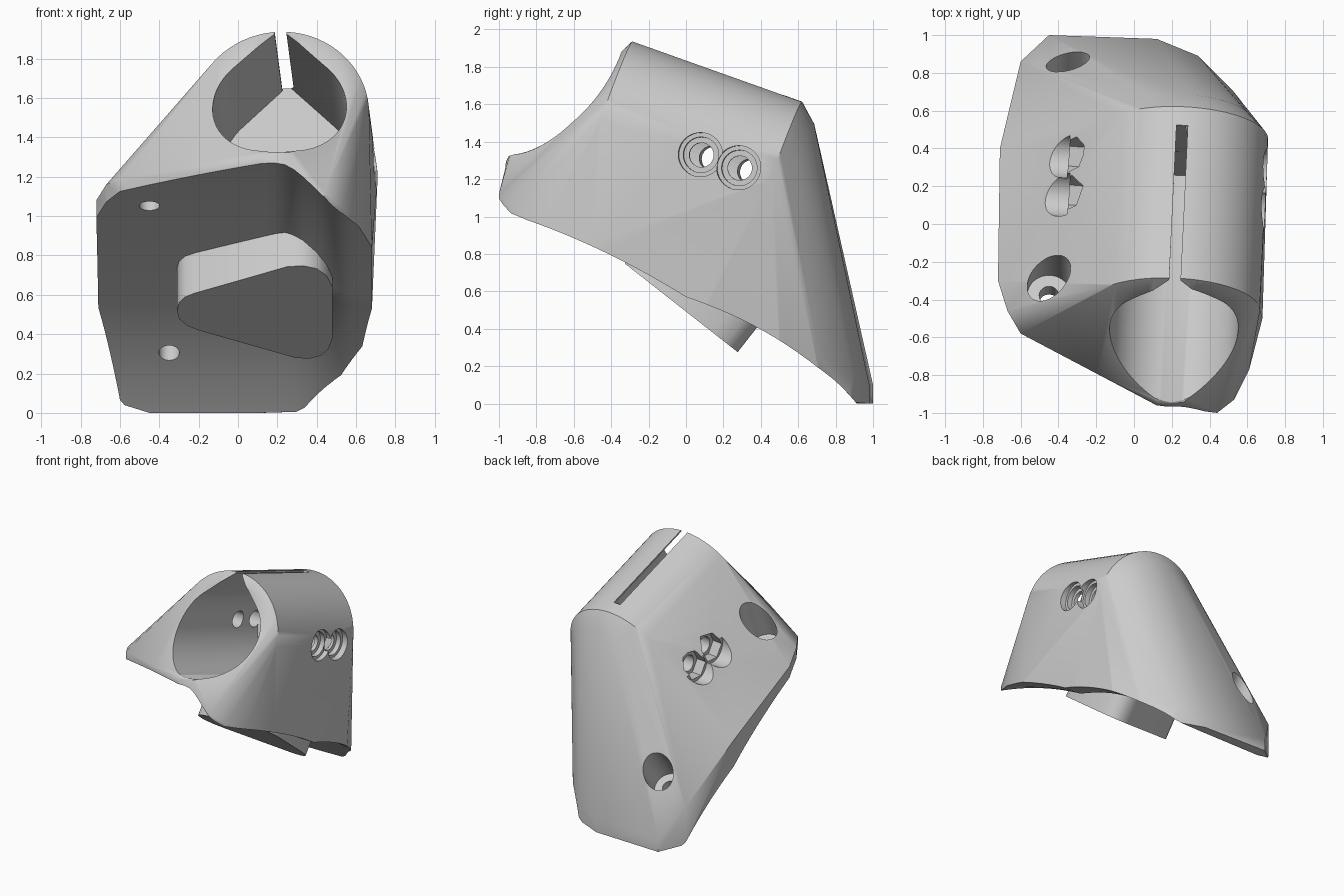
import bpy, bmesh, math
from mathutils import Vector, Matrix

if "Cube" in bpy.data.objects:
    bpy.data.objects.remove(bpy.data.objects["Cube"])

grey = bpy.data.materials.new("plain grey")
grey.use_nodes = True
grey.diffuse_color = (0.6, 0.6, 0.6, 1)
grey.node_tree.nodes["Principled BSDF"].inputs["Base Color"].default_value = (0.6, 0.6, 0.6, 1)


def add_object(name, bm):
    bmesh.ops.recalc_face_normals(bm, faces=bm.faces)
    mesh = bpy.data.meshes.new(name)
    bm.to_mesh(mesh)
    bm.free()
    mesh.materials.append(grey)
    ob = bpy.data.objects.new(name, mesh)
    bpy.context.scene.collection.objects.link(ob)
    return ob


def frame(origin, axis, up):
    z = Vector(axis).normalized()
    x = Vector(up).cross(z).normalized()
    y = z.cross(x)
    return Matrix.Translation(origin) @ Matrix((x, y, z)).transposed().to_4x4()


def prism(name, outline, start, end, mat):
    bm = bmesh.new()
    rings = [[bm.verts.new(mat @ Vector((x, y, h))) for x, y in outline] for h in (start, end)]
    bm.faces.new(rings[0])
    bm.faces.new(rings[1])
    n = len(outline)
    for i in range(n):
        j = (i + 1) % n
        bm.faces.new((rings[0][i], rings[0][j], rings[1][j], rings[1][i]))
    return add_object(name, bm)


def circle(r, n=40, first=0.0, sweep=math.tau):
    return [(r * math.cos(first + sweep * i / n), r * math.sin(first + sweep * i / n)) for i in range(n)]


def clamp(t):
    return max(0.0, min(1.0, t))


def underside(x, y):
    # An arch from front to back whose right side turns down
    t = clamp((x - 0.2) / 0.36)
    drop = 0.25 * t * t * (3 - 2 * t) * clamp(1 - 1.1 * y)
    return 0.82 - 0.62 * y - 0.16 * y * y - 0.16 * max(y, 0) ** 3 - drop


# Body: hull around the sloping tube and the rounded base outline
tube_front, tube_back = Vector((0.217, -0.437, 1.513)), Vector((0.26, 0.47, 1.19))
axis = tube_front - tube_back
up = (0, 0.336, 0.942)
bm = bmesh.new()
for centre, radius in ((tube_front, 0.45), (tube_back, 0.45),
                       (tube_back - axis.normalized() * 0.1, 0.36)):
    mat = frame(centre, axis, up)
    for x, y in circle(radius, 72):
        bm.verts.new(mat @ Vector((x, y, 0)))
outline = [(-0.45, 1.0, 0.1), (0.12, 0.98, 0.1), (0.34, 0.89, 0.14), (0.52, 0.71, 0.26),
           (0.63, 0.5, 0.42), (0.68, 0.1, 0.6), (0.68, -0.5, 0.85), (0.61, -0.77, 0.96),
           (0.53, -0.93, 1.04), (0.44, -1.0, 1.12), (0.12, -0.96, 1.3), (0.25, -0.94, 1.34),
           (-0.2, -0.79, 1.26), (-0.6, -0.58, 1.19), (-0.67, -0.46, 1.16), (-0.72, -0.3, 1.08),
           (-0.71, 0.4, 0.75), (-0.6, 0.86, 0.35)]
for x, y, z in outline:
    bm.verts.new((x, y, z))
    bm.verts.new((x, y, max(0, min(z, underside(x, y)) - 0.02)))
# Flat toe where the base meets the ground
for x in (-0.45, 0.1):
    bm.verts.new((x, 0.88, 0))
hull = bmesh.ops.convex_hull(bm, input=bm.verts)
bmesh.ops.delete(bm, geom=list({g for g in hull["geom_interior"] + hull["geom_unused"]
                                if isinstance(g, bmesh.types.BMVert)}), context="VERTS")
body = add_object("bracket_body", bm)

cutters = []

# Arched underside
bm = bmesh.new()
steps = 40
top = [[None] * (steps + 1) for _ in range(steps + 1)]
low = [[None] * (steps + 1) for _ in range(steps + 1)]
for i in range(steps + 1):
    for j in range(steps + 1):
        x, y = -0.95 + 1.9 * i / steps, -1.2 + 2.4 * j / steps
        top[i][j] = bm.verts.new((x, y, underside(x, y)))
        low[i][j] = bm.verts.new((x, y, -1.5))
for i in range(steps):
    for j in range(steps):
        for g in (top, low):
            bm.faces.new((g[i][j], g[i + 1][j], g[i + 1][j + 1], g[i][j + 1]))
for k in range(steps):
    for e in (0, steps):
        bm.faces.new((top[e][k], top[e][k + 1], low[e][k + 1], low[e][k]))
        bm.faces.new((top[k][e], top[k + 1][e], low[k + 1][e], low[k][e]))
cutters.append(add_object("underside_cutter", bm))

# Concave front scoop
scoop = frame((0, -1.19, 2.19), (1, 0, 0), (0, 0, 1))
cutters.append(prism("scoop_cutter", circle(0.9, 128), -1.5, 1.5, scoop))

# Teardrop bore with a blind end, and the slit above it
bore = frame((0.255, 0.37, 1.22), axis, up)
drop = circle(0.34, 60, math.radians(135), math.radians(270)) + [(0.34 * math.sqrt(0.5),) * 2, (0, 0.47)]
cutters.append(prism("bore_cutter", drop, 0, 2, bore))
slit = [(-0.03, 0.3), (0.03, 0.3), (0.03, 0.8), (-0.03, 0.8)]
cutters.append(prism("slit_cutter", slit, 0, 2, bore))

# Two cross bolts: through hole, round head recess, nut recess
for y, z in ((0.08, 1.33), (0.285, 1.26)):
    mat = frame((0.65, y, z), (1, -0.075, 0.025), (0, 0, 1))
    for r, n, a, b in ((0.065, 32, -1.7, 0.4), (0.095, 40, -0.04, 0.4), (0.118, 40, 0, 0.4),
                       (0.105, 6, -1.7, -0.92), (0.118, 40, -1.7, -1.0)):
        cutters.append(prism("bolt_cutter", circle(r, n), a, b, mat))

# Two mounting screws with deep head recesses
lean = (0, 0.62, 0.79)
for x, y, tilt in ((-0.45, -0.42, (0, 0.38, 0.92)), (-0.35, 0.65, lean)):
    mat = frame((x, y, underside(x, y)), tilt, (0, -1, 0))
    for r, a in ((0.052, -0.3), (0.115, 0.11)):
        cutters.append(prism("screw_cutter", circle(r), a, 1, mat))

for c in cutters:
    c.hide_render = True
    m = body.modifiers.new("cut", "BOOLEAN")
    m.operation, m.solver, m.object = "DIFFERENCE", "EXACT", c
graph = bpy.context.evaluated_depsgraph_get()
cut_mesh = bpy.data.meshes.new_from_object(body.evaluated_get(graph))
body.modifiers.clear()
body.data = cut_mesh
for c in cutters:
    bpy.data.objects.remove(c)

# Locating peg below the underside
peg_outline = [(-0.31, 0.52), (-0.3, 0.56), (-0.27, 0.59), (-0.22, 0.61), (0.25, 0.745),
               (0.33, 0.75), (0.4, 0.735), (0.45, 0.7), (0.48, 0.64), (0.48, 0.38),
               (0.46, 0.325), (0.42, 0.29), (0.36, 0.275), (0.29, 0.28), (-0.2, 0.42),
               (-0.26, 0.445), (-0.3, 0.48)]
peg_mat = frame((0, 0.27, 0.28), lean, (0, 0.79, -0.62))
peg = prism("locating_peg", [(x, (0.28 - z) / 0.62) for x, z in peg_outline], 0, 0.3, peg_mat)

# Smooth the curved surfaces, keep the rims sharp
for ob in (body, peg):
    bpy.ops.object.select_all(action="DESELECT")
    ob.select_set(True)
    bpy.context.view_layer.objects.active = ob
    bpy.ops.object.shade_smooth_by_angle(angle=math.radians(36))
